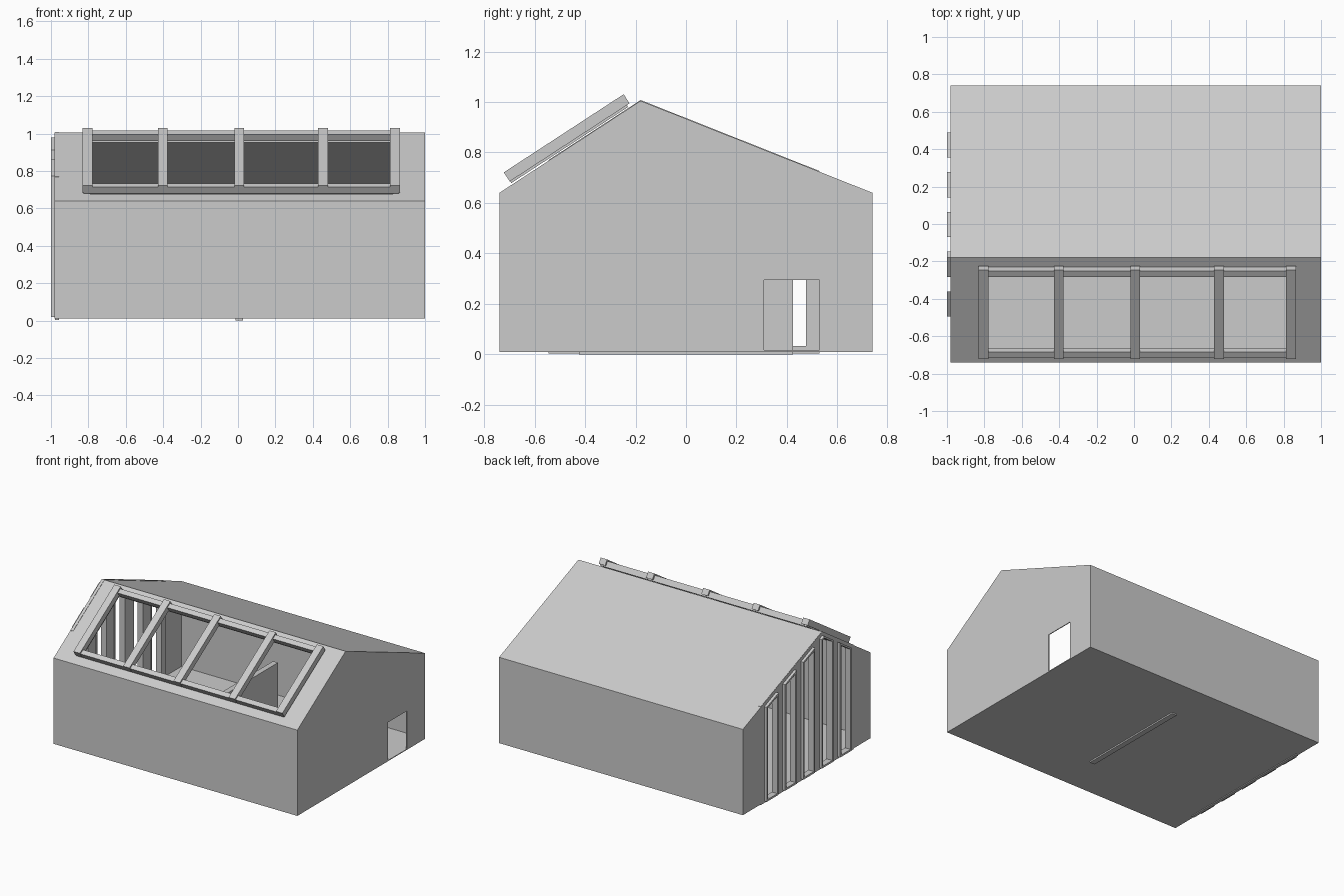
import bpy, bmesh, math
from mathutils import Vector, Matrix

if "Cube" in bpy.data.objects:
    bpy.data.objects.remove(bpy.data.objects["Cube"])

HALF_Y, EAVE, RIDGE_Y, RIDGE, BASE = 0.74, 0.64, -0.18, 1.005, 0.01
LEFT, RIGHT, SKIN = -0.98, 1.0, 0.006


def roof(y):
    run = HALF_Y + RIDGE_Y if y < RIDGE_Y else HALF_Y - RIDGE_Y
    return RIDGE - (RIDGE - EAVE) * abs(y - RIDGE_Y) / run


def panel(name, place, outer, holes, push):
    """Flat panel with holes, thickened along push."""
    bm = bmesh.new()
    edges = []
    for loop in [outer] + holes:
        vs = [bm.verts.new(place(*p)) for p in loop]
        edges += [bm.edges.new((vs[i - 1], vs[i])) for i in range(len(vs))]
    bmesh.ops.triangle_fill(bm, edges=edges, use_beauty=True, use_dissolve=False)
    ext = bmesh.ops.extrude_face_region(bm, geom=bm.faces[:])
    moved = [g for g in ext["geom"] if isinstance(g, bmesh.types.BMVert)]
    bmesh.ops.translate(bm, verts=moved, vec=Vector(push))
    bmesh.ops.recalc_face_normals(bm, faces=bm.faces[:])
    finish(name, bm)


def finish(name, bm):
    me = bpy.data.meshes.new(name)
    bm.to_mesh(me)
    bm.free()
    ob = bpy.data.objects.new(name, me)
    bpy.context.collection.objects.link(ob)


def box(name, centre, size, tilt=0.0):
    bm = bmesh.new()
    m = Matrix.Translation(centre) @ Matrix.Rotation(tilt, 4, 'X') @ Matrix.Diagonal((*size, 1))
    bmesh.ops.create_cube(bm, size=1, matrix=m)
    finish(name, bm)


def rect(a0, b0, a1, b1):
    return [(a0, b0), (a1, b0), (a1, b1), (a0, b1)]


def under_roof(y0, y1, z0, drop):
    """Outline in y, z whose top edge runs parallel to the roof."""
    tops = [y1] + ([RIDGE_Y] if y0 < RIDGE_Y < y1 else []) + [y0]
    return [(y0, z0), (y1, z0)] + [(y, roof(y) - drop) for y in tops]


def side_at(x):
    return lambda y, z: (x, y, z)


# Floor and long walls
box("floor", (0.01, 0, BASE + SKIN / 2), (RIGHT - LEFT, 2 * HALF_Y, SKIN))
for name, s in (("front_wall", -1), ("back_wall", 1)):
    box(name, (0.01, s * (HALF_Y - SKIN / 2), (BASE + EAVE) / 2),
        (RIGHT - LEFT, SKIN, EAVE - BASE))

# Right gable with door notch
gable = under_roof(-HALF_Y, HALF_Y, BASE, 0)
door = [(0.31, BASE), (0.31, 0.295), (0.53, 0.295), (0.53, BASE)]
panel("right_gable", side_at(RIGHT), gable[:1] + door + gable[1:], [], (-SKIN, 0, 0))

# Left gable with five tall windows
windows = [(-0.495 + 0.2125 * i, -0.36 + 0.2125 * i) for i in range(5)]
openings = [under_roof(a + 0.006, b - 0.006, 0.024, 0.033) for a, b in windows]
panel("left_gable", side_at(LEFT), gable, openings, (SKIN, 0, 0))
panel("window_wall_lining", side_at(-0.979), under_roof(-0.545, 0.53, 0.004, -0.003),
      openings, (0.021, 0, 0))
for a, b in windows:
    panel("window_frame", side_at(-1.0), under_roof(a, b, 0.018, 0.027),
          [under_roof(a + 0.014, b - 0.014, 0.032, 0.042)], (0.045, 0, 0))

# Roof slopes, the front one with a skylight opening
on_roof = lambda x, y: (x, y, roof(y))
panel("back_roof", on_roof, rect(LEFT, RIDGE_Y, RIGHT, HALF_Y), [], (0, 0, -SKIN))
panel("front_roof", on_roof, rect(LEFT, -HALF_Y, RIGHT, RIDGE_Y),
      [rect(-0.79, -0.685, 0.83, -0.25)], (0, 0, -SKIN))

# Skylight rafters and surrounding beams
pitch = math.atan2(RIDGE - EAVE, HALF_Y + RIDGE_Y)
rafters = (-0.805, -0.402, 0.007, 0.455, 0.84)
for x in rafters:
    box("skylight_rafter", (x, -0.473, 0.858), (0.052, 0.567, 0.043), pitch)
mid_x, width = 0.0175, rafters[-1] - rafters[0] + 0.04
for y in (-0.689, -0.256):
    box("skylight_beam", (mid_x, y, roof(y) + 0.033), (width, 0.036, 0.042), pitch)
for x in (rafters[0], rafters[-1]):
    box("skylight_side_beam", (x, -0.4725, roof(-0.4725) + 0.033), (0.036, 0.51, 0.042), pitch)

# Free-standing partition inside
box("partition", (0.007, 0, 0.215), (0.04, 0.85, 0.43))
